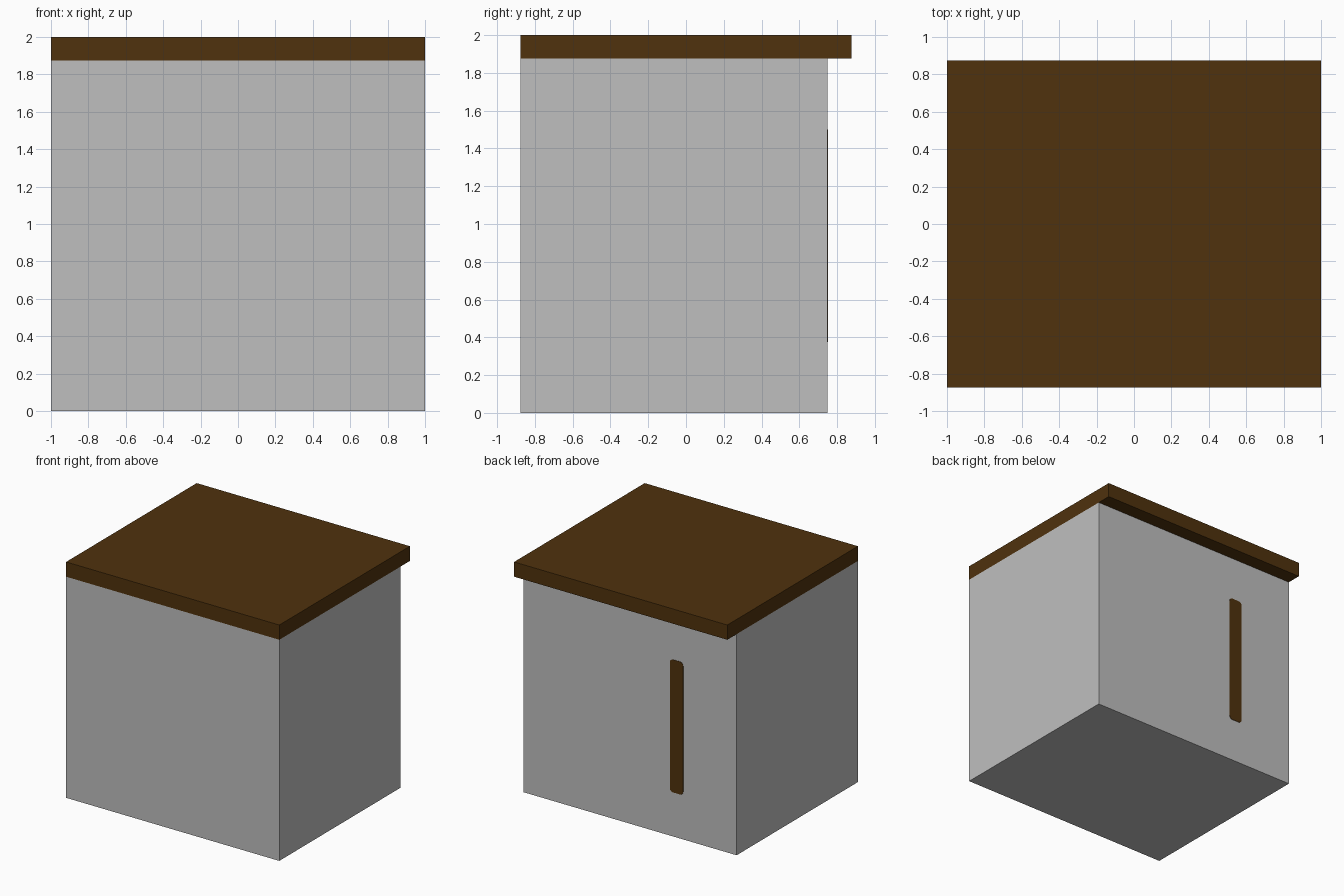
import bpy, bmesh

if "Cube" in bpy.data.objects:
    bpy.data.objects.remove(bpy.data.objects["Cube"])


def material(name, rgb):
    m = bpy.data.materials.new(name)
    m.diffuse_color = (*rgb, 1.0)
    m.use_nodes = True
    m.node_tree.nodes["Principled BSDF"].inputs["Base Color"].default_value = m.diffuse_color
    return m


def box(name, lo, hi, mat, corner=0.0):
    """Box between two corners; corner > 0 rounds its edges that run along y."""
    bm = bmesh.new()
    bmesh.ops.create_cube(bm, size=1.0)
    for v in bm.verts:
        v.co = [(a + b) / 2 + c * (b - a) for a, b, c in zip(lo, hi, v.co)]
    if corner:
        edges = [e for e in bm.edges
                 if abs(e.verts[0].co.x - e.verts[1].co.x) < 1e-5
                 and abs(e.verts[0].co.z - e.verts[1].co.z) < 1e-5]
        bmesh.ops.bevel(bm, geom=edges, offset=corner, segments=3,
                        profile=0.5, affect='EDGES')
    mesh = bpy.data.meshes.new(name)
    bm.to_mesh(mesh)
    bm.free()
    mesh.materials.append(mat)
    obj = bpy.data.objects.new(name, mesh)
    bpy.context.collection.objects.link(obj)
    return obj


grey = material("light grey", (0.52, 0.52, 0.52))
brown = material("dark brown", (0.080, 0.032, 0.004))

# Cabinet body, flush at the front and set in below the worktop at the back
box("cabinet_body", (-1, -0.875, 0), (1, 0.75, 1.875), grey)

# Worktop overhanging the back
box("worktop", (-1, -0.875, 1.875), (1, 0.875, 2), brown)

# Thin upright handle plate on the back face
box("handle", (-0.5, 0.748, 0.375), (-0.375, 0.753, 1.5), brown, corner=0.03)
